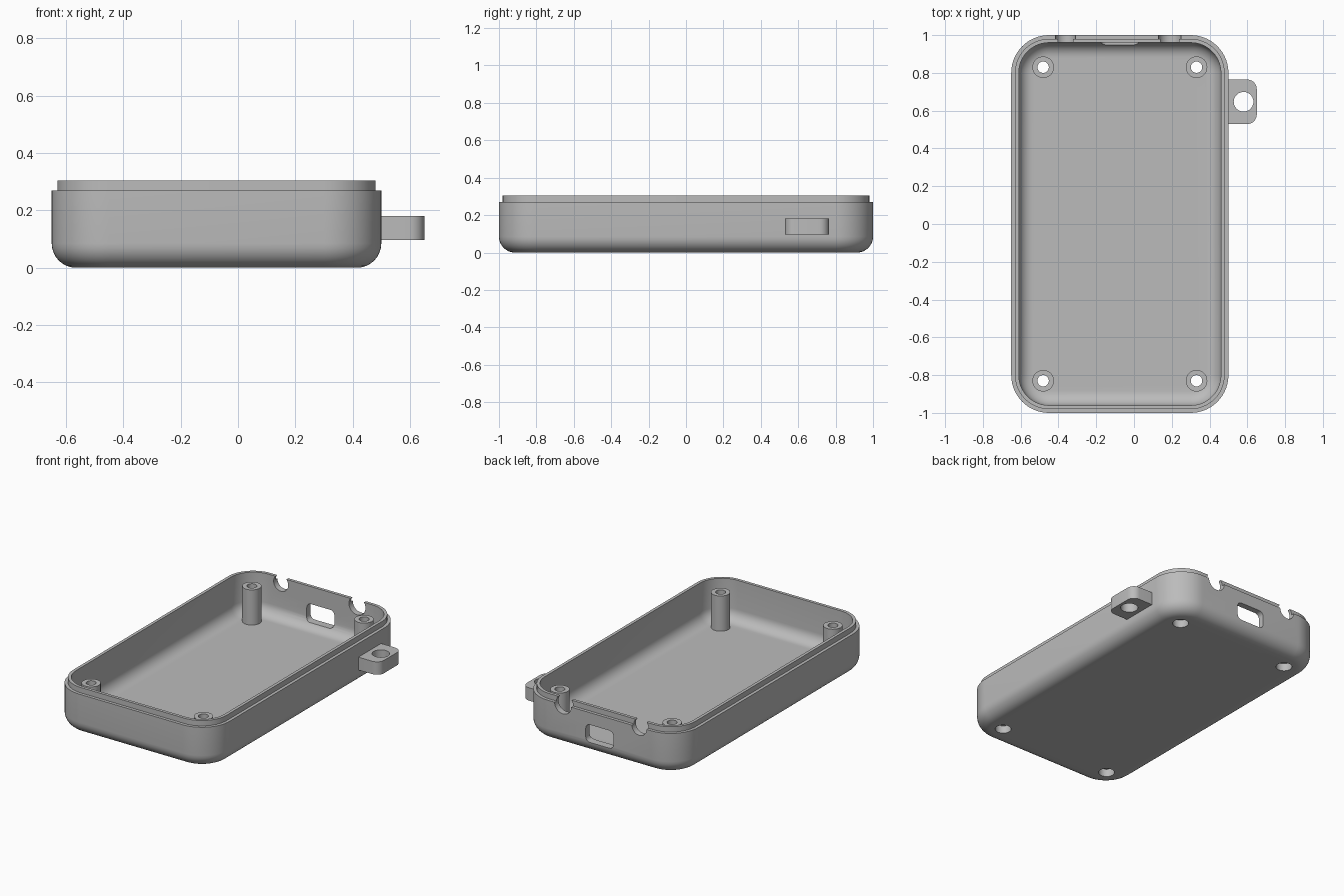
import bpy, bmesh
from math import pi, sin, cos, radians

cube = bpy.data.objects.get("Cube")
if cube:
    bpy.data.objects.remove(cube, do_unlink=True)

grey = bpy.data.materials.new("grey plastic")
grey.use_nodes = True
grey.diffuse_color = (0.5, 0.5, 0.5, 1)
grey.node_tree.nodes["Principled BSDF"].inputs["Base Color"].default_value = (0.5, 0.5, 0.5, 1)

CX, HX, HY = -0.075, 0.575, 1.0      # case centre and half sizes
CORNER, WALL, FLOOR = 0.2, 0.04, 0.04
SEAM, RIM = 0.27, 0.305
OUT_R, IN_R = 0.085, 0.075           # outer and inner floor fillets


def rounded_rect(hx, hy, radii, steps=14):
    """Counter-clockwise outline; radii start at the +x +y corner."""
    pts = []
    for i, (sx, sy) in enumerate([(1, 1), (-1, 1), (-1, -1), (1, -1)]):
        r = radii[i]
        n = steps if r > 0 else 0
        for k in range(n + 1):
            a = (i + (k / n if n else 0)) * pi / 2
            pts.append((sx * (hx - r) + r * cos(a), sy * (hy - r) + r * sin(a)))
    return pts


def loft(name, rings):
    """Closed solid skinned through rings of equal point count."""
    bm = bmesh.new()
    loops = [[bm.verts.new(p) for p in ring] for ring in rings]
    n = len(loops[0])
    for a, b in zip(loops, loops[1:]):
        for i in range(n):
            j = (i + 1) % n
            bm.faces.new((a[i], a[j], b[j], b[i]))
    bm.faces.new(loops[0][::-1])
    bm.faces.new(loops[-1])
    bmesh.ops.recalc_face_normals(bm, faces=bm.faces)
    mesh = bpy.data.meshes.new(name)
    bm.to_mesh(mesh)
    bm.free()
    mesh.materials.append(grey)
    obj = bpy.data.objects.new(name, mesh)
    bpy.context.collection.objects.link(obj)
    return obj


def lathe(name, x, y, profile, sides=40):
    angles = [2 * pi * i / sides for i in range(sides)]
    return loft(name, [[(x + r * cos(a), y + r * sin(a), z) for a in angles]
                       for r, z in profile])


def wall_cutter(name, x, z, outline):
    """Prism running along y through the back wall."""
    return loft(name, [[(x + u, y, z + v) for u, v in outline] for y in (0.85, 1.1)])


def cut(obj, cutters):
    for c in cutters:
        mod = obj.modifiers.new("cut", 'BOOLEAN')
        mod.operation, mod.solver, mod.object = 'DIFFERENCE', 'EXACT', c
    bpy.context.view_layer.objects.active = obj
    for mod in list(obj.modifiers):
        bpy.ops.object.modifier_apply(modifier=mod.name)


def smooth(obj):
    bpy.ops.object.select_all(action='DESELECT')
    obj.select_set(True)
    bpy.context.view_layer.objects.active = obj
    bpy.ops.object.shade_smooth_by_angle(angle=radians(28))


# Case shell: (inset, height) section from underside, over the rim, to the inner floor
STEPS = 8
arc = [k * pi / 2 / STEPS for k in range(STEPS + 1)]
section = [(OUT_R * (1 - sin(a)), OUT_R * (1 - cos(a))) for a in arc]
section += [(0, SEAM), (0.02, SEAM), (0.02, RIM), (WALL, RIM)]
section += [(WALL + IN_R * (1 - cos(a)), FLOOR + IN_R * (1 - sin(a))) for a in arc]
shell = loft("case_shell", [
    [(CX + x, y, z) for x, y in rounded_rect(HX - d, HY - d, [CORNER - d] * 4)]
    for d, z in section])

# Screw posts, with stepped holes through the floor
spots = [(CX + sx * 0.406, sy * 0.83) for sx in (-1, 1) for sy in (-1, 1)]
posts = [lathe(f"screw_post_{i + 1}", x, y, [(0.057, FLOOR - 0.002), (0.057, SEAM)])
         for i, (x, y) in enumerate(spots)]
bores = [lathe("bore_cutter", x, y, [(0.048, -0.1), (0.048, 0.05), (0.03, 0.05), (0.03, 0.4)])
         for x, y in spots]
for post, bore in zip(posts, bores):
    cut(post, [bore])

# Back wall openings: port window and two round cable notches
port = wall_cutter("port_cutter", CX, 0.133, rounded_rect(0.1, 0.058, [0.03] * 4, 6))
circle = [(cos(2 * pi * i / 40), sin(2 * pi * i / 40)) for i in range(40)]
notches = [wall_cutter("notch_cutter", x, 0.27, [(r * u, r * v) for u, v in circle])
           for x, r in ((-0.362, 0.053), (0.19, 0.06))]
cut(shell, bores + [port] + notches)

# Strap lug on the side
outline = rounded_rect(0.08, 0.1175, [0.05, 0, 0, 0.05], 8)
lug = loft("strap_lug", [[(0.57 + x, 0.647 + y, z) for x, y in outline] for z in (0.097, 0.181)])
lug_hole = lathe("lug_cutter", 0.58, 0.647, [(0.052, 0), (0.052, 0.3)])
cut(lug, [lug_hole])

for helper in bores + [port, lug_hole] + notches:
    bpy.data.objects.remove(helper, do_unlink=True)
for part in [shell, lug] + posts:
    smooth(part)
